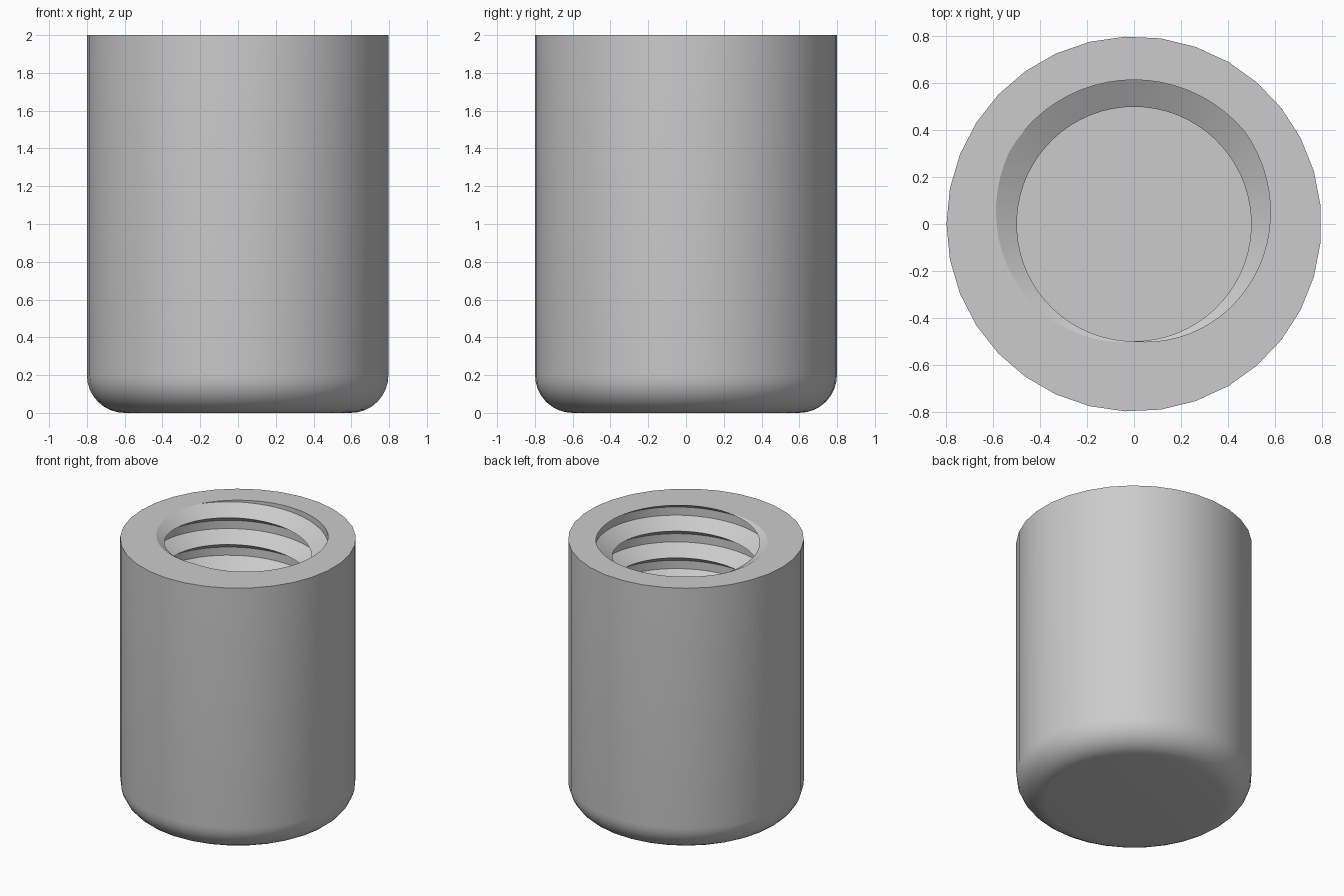
import bpy, bmesh, math
from mathutils import Vector

old = bpy.data.objects.get("Cube")
if old:
    bpy.data.objects.remove(old, do_unlink=True)

RADIUS, HEIGHT, FILLET, SIDES = 0.8, 2.0, 0.2, 33
CREST, ROOT, PITCH, FLOOR = 0.5, 0.615, 0.2, 0.3
STEPS = 66

grey = bpy.data.materials.new("plain grey")
grey.use_nodes = True
colour = (0.6, 0.6, 0.6, 1)
grey.diffuse_color = colour
grey.node_tree.nodes["Principled BSDF"].inputs["Base Color"].default_value = colour


def make_object(name, bm):
    bmesh.ops.recalc_face_normals(bm, faces=bm.faces)
    mesh = bpy.data.meshes.new(name)
    bm.to_mesh(mesh)
    bm.free()
    mesh.materials.append(grey)
    obj = bpy.data.objects.new(name, mesh)
    bpy.context.collection.objects.link(obj)
    return obj


def make_body():
    """Turned cylinder with a rounded lower edge."""
    bm = bmesh.new()
    arc = [k / 8 * math.pi / 2 for k in range(9)]
    profile = [(RADIUS - FILLET + FILLET * math.sin(a), FILLET - FILLET * math.cos(a)) for a in arc]
    profile.append((RADIUS, HEIGHT))
    verts = [bm.verts.new((-r, 0, z)) for r, z in profile]
    edges = [bm.edges.new(pair) for pair in zip(verts, verts[1:])]
    bmesh.ops.spin(bm, geom=verts + edges, cent=(0, 0, 0), axis=(0, 0, 1),
                   angle=math.tau, steps=SIDES)
    bmesh.ops.remove_doubles(bm, verts=bm.verts, dist=0.0001)
    bmesh.ops.holes_fill(bm, edges=[e for e in bm.edges if e.is_boundary], sides=0)
    return make_object("threaded_cup", bm)


def make_thread_cutter():
    """Right-handed helical bore: sharp crest, flat root, trimmed at both ends."""
    bm = bmesh.new()
    # radius and height within one turn, from the crest upwards
    turn = [(CREST, 0), (ROOT, PITCH / 3), (ROOT, PITCH * 0.64)]
    turns = int(HEIGHT / PITCH) + 3
    rows = [(r, (n - 2) * PITCH + z) for n in range(turns) for r, z in turn]
    columns = []
    for i in range(STEPS):
        angle = math.tau * i / STEPS - math.pi / 2
        columns.append([bm.verts.new((r * math.cos(angle), r * math.sin(angle),
                                      z + PITCH * i / STEPS)) for r, z in rows])
    # the last column joins the first one a full turn higher
    columns.append(columns[0][len(turn):])
    for a, b in zip(columns, columns[1:]):
        for j in range(min(len(a), len(b)) - 1):
            bm.faces.new((a[j], b[j], b[j + 1], a[j + 1]))
    for z, side in ((FLOOR, -1), (HEIGHT + 0.05, 1)):
        bmesh.ops.bisect_plane(bm, geom=bm.verts[:] + bm.edges[:] + bm.faces[:],
                               plane_co=Vector((0, 0, z)), plane_no=Vector((0, 0, side)),
                               clear_outer=True)
    bmesh.ops.remove_doubles(bm, verts=bm.verts, dist=0.0001)
    bmesh.ops.holes_fill(bm, edges=[e for e in bm.edges if e.is_boundary], sides=0)
    return make_object("bore_cutter", bm)


body = make_body()
cutter = make_thread_cutter()
cutter.hide_render = True

# cut the threaded bore
cut = body.modifiers.new("bore", 'BOOLEAN')
cut.operation = 'DIFFERENCE'
cut.solver = 'EXACT'
cut.object = cutter
for obj in bpy.context.selected_objects:
    obj.select_set(False)
bpy.context.view_layer.objects.active = body
body.select_set(True)
bpy.ops.object.modifier_apply(modifier=cut.name)
bpy.data.objects.remove(cutter, do_unlink=True)

bpy.ops.object.shade_smooth_by_angle(angle=math.radians(30))
